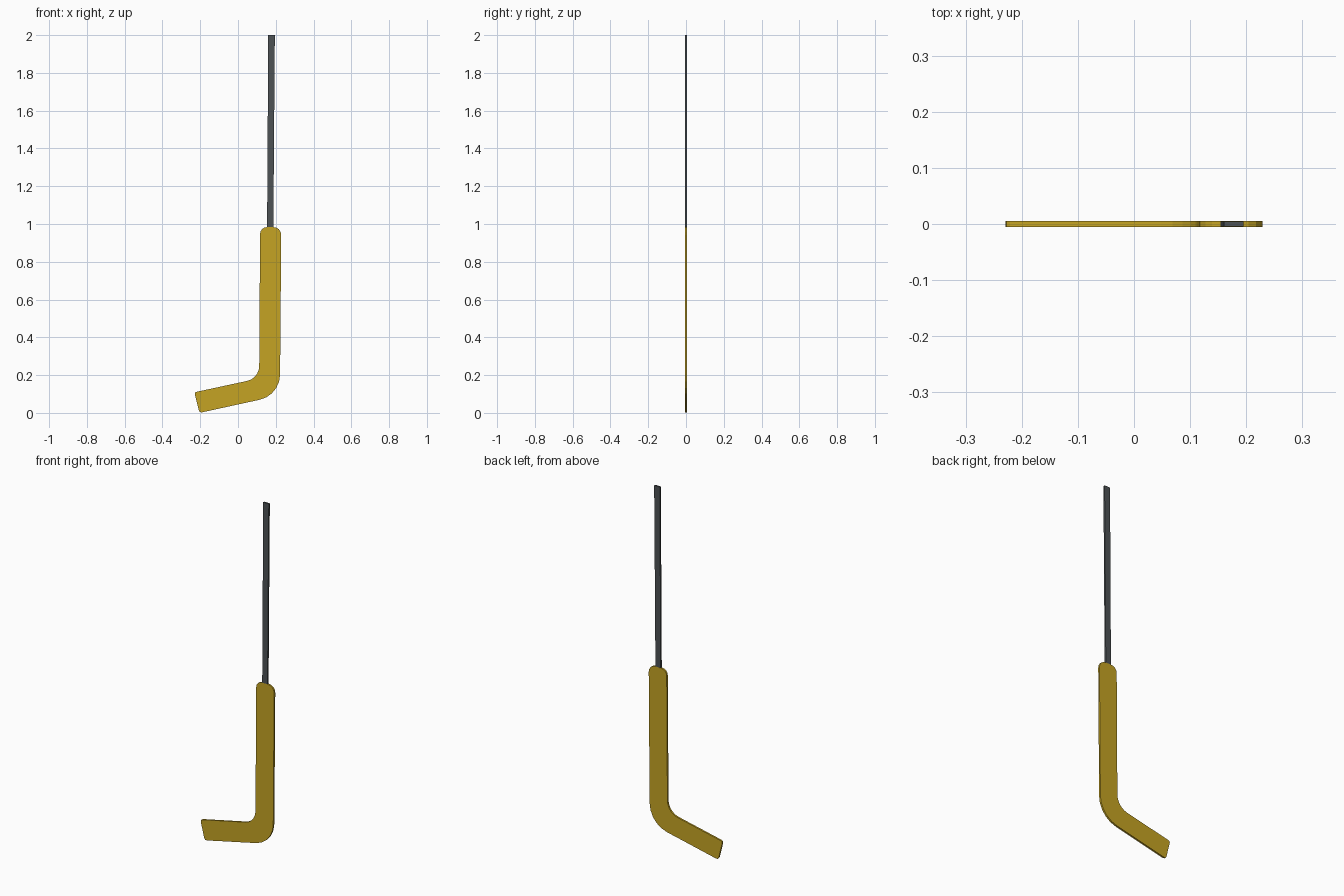
import bpy, bmesh, math
from mathutils import Vector

if "Cube" in bpy.data.objects:
    bpy.data.objects.remove(bpy.data.objects["Cube"])

HALF = 0.005  # half thickness in y


def material(name, rgb):
    m = bpy.data.materials.new(name)
    m.diffuse_color = (*rgb, 1)
    m.use_nodes = True
    m.node_tree.nodes["Principled BSDF"].inputs["Base Color"].default_value = m.diffuse_color
    return m


def rounded(corners):
    """Outline from (x, z, tangent length, segments) corners, rounded with arcs."""
    pts, n = [], len(corners)
    for i, (x, z, d, seg) in enumerate(corners):
        p = Vector((x, z))
        if d == 0:
            pts.append(p)
            continue
        a = (Vector(corners[i - 1][:2]) - p).normalized()
        b = (Vector(corners[(i + 1) % n][:2]) - p).normalized()
        half = a.angle(b) / 2
        c = p + (a + b).normalized() * d / math.cos(half)
        u, v = p + a * d - c, p + b * d - c
        ang = u.angle(v)
        for k in range(seg + 1):
            t = k / seg
            pts.append(c + (u * math.sin((1 - t) * ang) + v * math.sin(t * ang)) / math.sin(ang))
    return pts


def slab(name, outline, half, mat):
    """Flat plate: outline in the xz plane, extruded along y."""
    bm = bmesh.new()
    face = bm.faces.new([bm.verts.new((p.x, -half, p.y)) for p in outline])
    ext = bmesh.ops.extrude_face_region(bm, geom=[face])
    verts = [g for g in ext["geom"] if isinstance(g, bmesh.types.BMVert)]
    bmesh.ops.translate(bm, verts=verts, vec=(0, 2 * half, 0))
    bmesh.ops.recalc_face_normals(bm, faces=bm.faces)
    me = bpy.data.meshes.new(name)
    bm.to_mesh(me)
    bm.free()
    me.materials.append(mat)
    ob = bpy.data.objects.new(name, me)
    bpy.context.collection.objects.link(ob)
    return ob


yellow = material("golden_yellow", (0.56, 0.37, 0.017))
grey = material("dark_grey", (0.075, 0.085, 0.09))

# Wide paddle and angled blade in one piece
slab("paddle_and_blade", rounded([
    (-0.204, 0.0, 0.012, 2),      # blade toe, bottom
    (0.222, 0.093, 0.11, 5),      # heel, outside
    (0.229, 0.983, 0.04, 4),      # paddle top right
    (0.117, 0.983, 0.035, 4),     # paddle top left
    (0.112, 0.183, 0.065, 5),     # heel, inside
    (-0.231, 0.109, 0.01, 2),     # blade toe, top
]), HALF, yellow)

# Narrow shaft, leaning very slightly to the right
slab("shaft", rounded([
    (0.154, 0.97, 0, 1), (0.187, 0.97, 0, 1),
    (0.195, 2.0, 0, 1), (0.160, 2.0, 0, 1),
]), HALF - 0.0003, grey)
